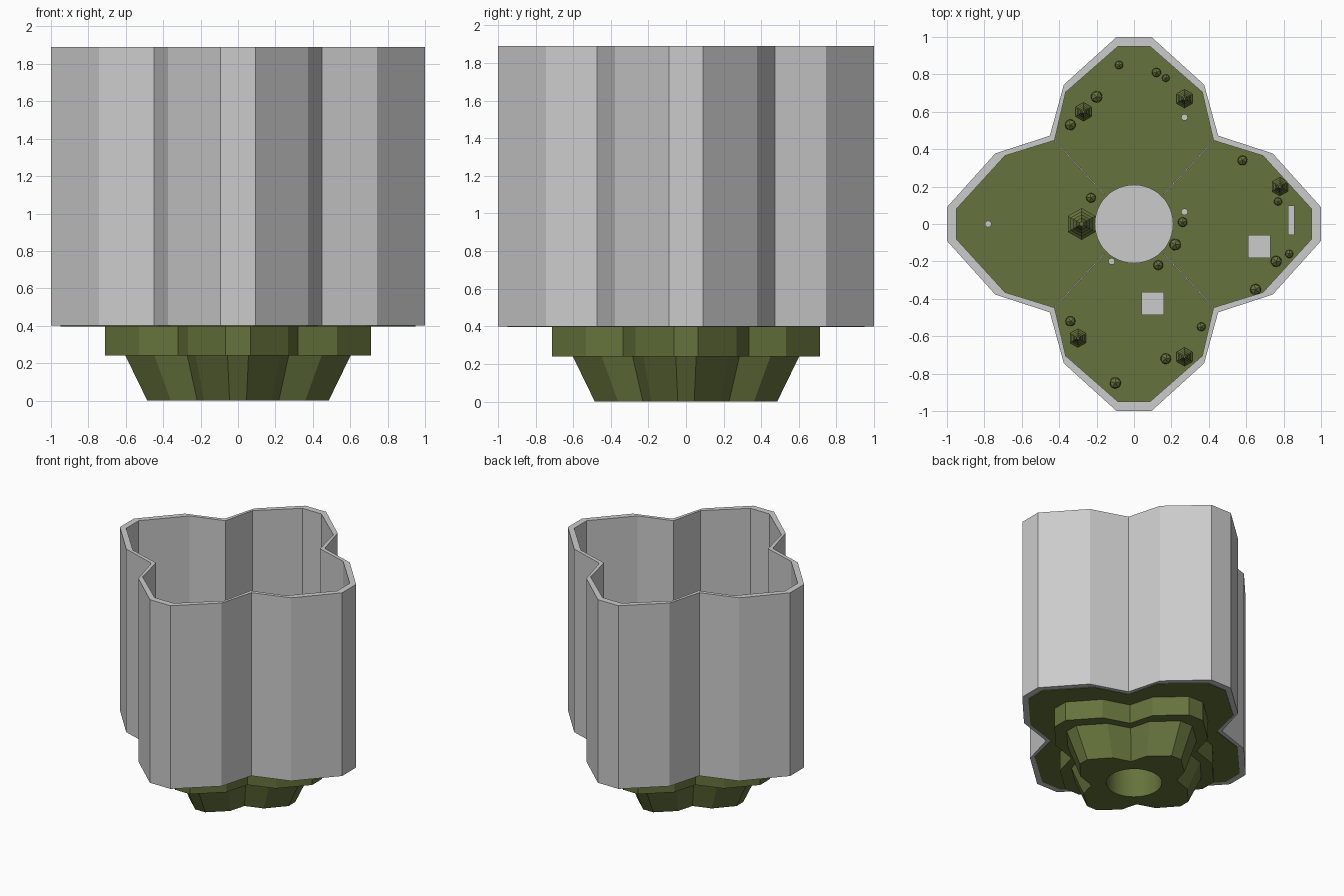
import bpy, bmesh, math, random
from mathutils import Matrix, Vector

random.seed(4)
if "Cube" in bpy.data.objects:
    bpy.data.objects.remove(bpy.data.objects["Cube"], do_unlink=True)


def material(name, rgb):
    m = bpy.data.materials.new(name)
    m.use_nodes = True
    m.diffuse_color = (*rgb, 1)
    m.node_tree.nodes["Principled BSDF"].inputs["Base Color"].default_value = (*rgb, 1)
    return m


GREY = material("light grey", (0.6, 0.6, 0.6))
GREEN = material("moss green", (0.13, 0.17, 0.045))

# One quadrant of the clover outline, from the back tip round to the right tip
OUTER = [(0.093, 1), (0.375, 0.745), (0.45, 0.472), (0.742, 0.377), (1, 0.09)]
INNER = [(0.085, 0.95), (0.365, 0.705), (0.425, 0.447), (0.69, 0.365), (0.95, 0.08)]
FLOOR = 0.42


def clover(quad):
    """Mirror the quadrant into a full closed outline."""
    right = quad + [(x, -y) for x, y in reversed(quad)]
    return right + [(-x, y) for x, y in reversed(right)]


def finish(bm, name, mat):
    bmesh.ops.recalc_face_normals(bm, faces=bm.faces)
    me = bpy.data.meshes.new(name)
    bm.to_mesh(me)
    bm.free()
    ob = bpy.data.objects.new(name, me)
    me.materials.append(mat)
    bpy.context.collection.objects.link(ob)
    return ob


def loft(name, rings, mat, closed=False):
    """Join (outline, scale, z) rings; cap the ends or close back to the first."""
    bm = bmesh.new()
    loops = [[bm.verts.new((x * s, y * s, z)) for x, y in pts] for pts, s, z in rings]
    n = len(loops[0])
    pairs = list(zip(loops, loops[1:])) + ([(loops[-1], loops[0])] if closed else [])
    for a, b in pairs:
        for i in range(n):
            j = (i + 1) % n
            bm.faces.new((a[i], a[j], b[j], b[i]))
    if not closed:
        bm.faces.new(loops[0])
        bm.faces.new(loops[-1])
    return finish(bm, name, mat)


def cone(bm, x, y, z, r1, r2, h, sides):
    bmesh.ops.create_cone(bm, cap_ends=True, segments=sides, radius1=r1, radius2=r2,
                          depth=h, matrix=Matrix.Translation((x, y, z + h / 2)))


def box(bm, x, y, z, size, angle=0):
    m = (Matrix.Translation((x, y, z + size[2] / 2)) @ Matrix.Rotation(angle, 4, "Z")
         @ Matrix.Diagonal((*size, 1)))
    bmesh.ops.create_cube(bm, size=1, matrix=m)


def smooth(ob, degrees):
    bpy.ops.object.select_all(action="DESELECT")
    ob.select_set(True)
    bpy.context.view_layer.objects.active = ob
    bpy.ops.object.shade_smooth_by_angle(angle=math.radians(degrees))


# Tall surrounding wall and the ground slab inside it
outer, inner = clover(OUTER), clover(INNER)
loft("outer_wall", [(outer, 1, 0.4), (outer, 1, 1.89), (inner, 1, 1.89), (inner, 1, 0.4)],
     GREY, closed=True)
loft("ground", [(inner, 1, 0.396), (inner, 1, FLOOR)], GREEN)

# Stepped base with a round shaft bored up through it
base = loft("stepped_base", [(outer, 0.485, 0), (outer, 0.602, 0.24),
                             (outer, 0.712, 0.24), (outer, 0.712, 0.398)], GREEN)
bm = bmesh.new()
cone(bm, 0, 0, -0.1, 0.205, 0.205, 0.48, 48)
cutter = finish(bm, "shaft_cutter", GREEN)
cutter.hide_render = True
bore = base.modifiers.new("shaft", "BOOLEAN")
bore.operation, bore.object, bore.solver = "DIFFERENCE", cutter, "EXACT"
bpy.context.view_layer.objects.active = base
base.select_set(True)
bpy.ops.object.modifier_apply(modifier=bore.name)
bpy.data.objects.remove(cutter, do_unlink=True)
smooth(base, 15)

# Central column
bm = bmesh.new()
cone(bm, 0, 0, FLOOR, 0.21, 0.21, 0.3, 48)
smooth(finish(bm, "central_column", GREY), 15)

# Low diagonal fences between the four gardens
bm = bmesh.new()
for sx in (-1, 1):
    for sy in (-1, 1):
        a, b = Vector((0.16 * sx, 0.16 * sy)), Vector((0.42 * sx, 0.44 * sy))
        d, mid = b - a, (a + b) / 2
        box(bm, mid.x, mid.y, FLOOR + 0.02, (d.length, 0.006, 0.008), math.atan2(d.y, d.x))
        for i in range(9):
            p = a.lerp(b, i / 8)
            box(bm, p.x, p.y, FLOOR, (0.008, 0.008, 0.035))
finish(bm, "garden_fences", GREY)

# Flat-roofed huts and a bench
bm = bmesh.new()
for x, y in ((0.67, -0.12), (0.1, -0.425)):
    box(bm, x, y, FLOOR, (0.122, 0.122, 0.1))
finish(bm, "huts", GREY)
bm = bmesh.new()
box(bm, 0.84, 0.02, FLOOR + 0.02, (0.035, 0.16, 0.01))
for y in (-0.05, 0.09):
    box(bm, 0.84, y, FLOOR, (0.035, 0.012, 0.02))
finish(bm, "bench", GREY)

# Lamp posts
bm = bmesh.new()
for x, y in ((-0.78, 0), (0.27, 0.57), (0.27, 0.065), (-0.12, -0.2)):
    cone(bm, x, y, FLOOR, 0.006, 0.006, 0.09, 8)
    cone(bm, x, y, FLOOR + 0.09, 0.018, 0.018, 0.02, 12)
finish(bm, "lamp_posts", GREY)

# Tiered six-sided conifers
bm = bmesh.new()
for x, y, r in ((-0.28, 0, 0.085), (-0.27, 0.6, 0.05), (0.27, 0.67, 0.05),
                (0.78, 0.2, 0.05), (0.27, -0.71, 0.05), (-0.3, -0.61, 0.05)):
    cone(bm, x, y, FLOOR, r * 0.15, r * 0.15, r, 6)
    for i in range(4):
        cone(bm, x, y, FLOOR + r * (0.6 + 0.6 * i), r * (1 - 0.2 * i), r * 0.15, r * 0.8, 6)
finish(bm, "conifers", GREEN)

# Faceted bushes
bm = bmesh.new()
for x, y in ((-0.08, 0.85), (0.12, 0.81), (0.17, 0.78), (-0.2, 0.68), (-0.34, 0.53),
             (0.58, 0.34), (0.77, 0.12), (0.83, -0.16), (0.76, -0.2), (0.65, -0.35),
             (0.36, -0.55), (0.17, -0.72), (-0.1, -0.85), (-0.34, -0.52), (-0.23, 0.14),
             (0.26, 0.01), (0.22, -0.11), (0.13, -0.22)):
    r = random.uniform(0.022, 0.036)
    m = Matrix.Translation((x, y, FLOOR + r * 0.6)) @ Matrix.Rotation(random.random() * 3, 4, "Z")
    bmesh.ops.create_icosphere(bm, subdivisions=1, radius=r, matrix=m)
finish(bm, "bushes", GREEN)
